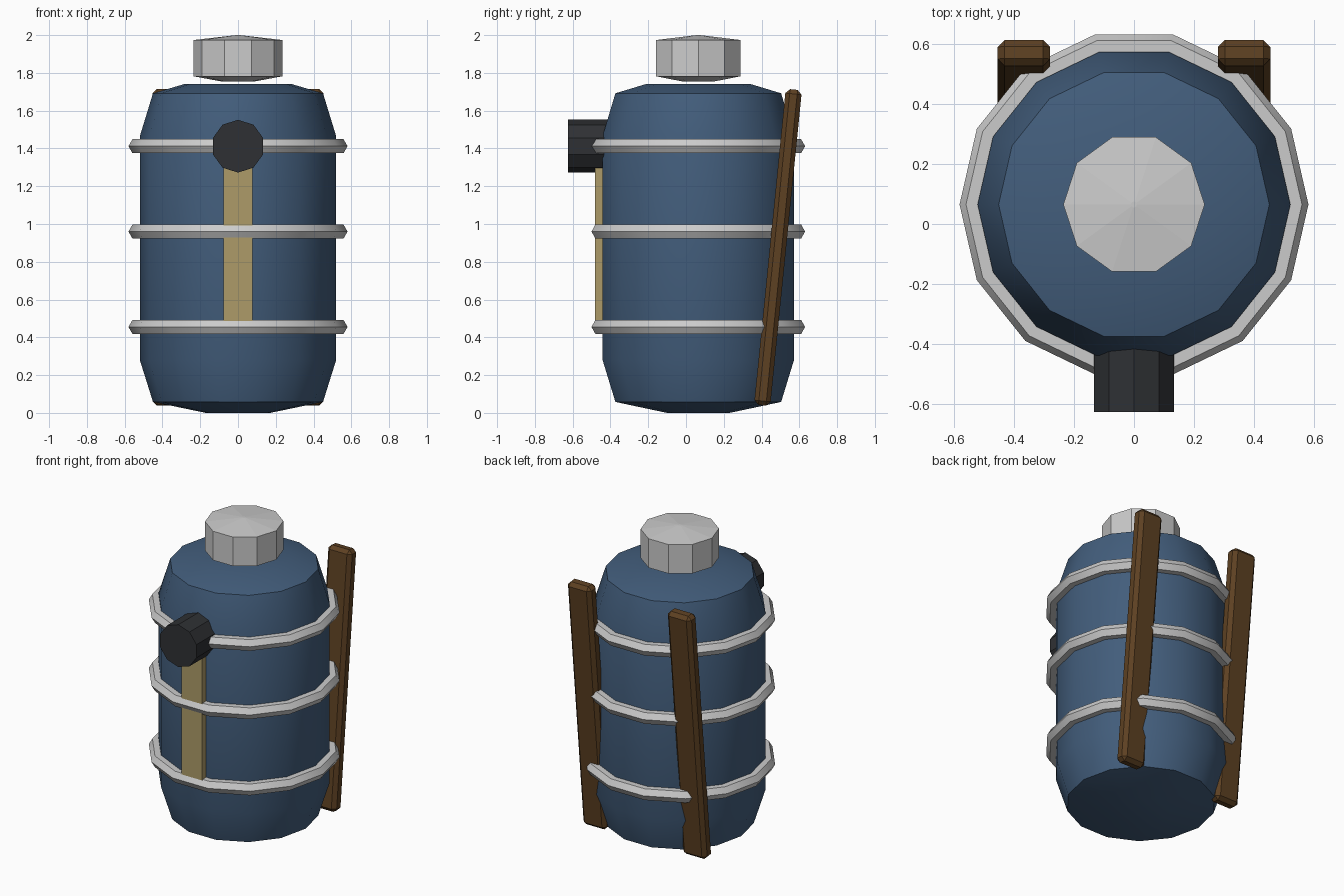
import bpy, bmesh, math
from mathutils import Matrix

if "Cube" in bpy.data.objects:
    bpy.data.objects.remove(bpy.data.objects["Cube"])

CY = 0.065  # barrel axis offset in y


def material(name, rgb):
    m = bpy.data.materials.new(name)
    m.diffuse_color = (*rgb, 1)
    m.use_nodes = True
    m.node_tree.nodes["Principled BSDF"].inputs["Base Color"].default_value = m.diffuse_color
    return m


blue = material("blue_paint", (0.055, 0.11, 0.2))
tan = material("tan_strip", (0.42, 0.33, 0.14))
brown = material("brown_wood", (0.11, 0.052, 0.016))
black = material("dark_rubber", (0.028, 0.03, 0.034))


def finish(bm, name, mat=None, smooth=False):
    bmesh.ops.recalc_face_normals(bm, faces=bm.faces)
    me = bpy.data.meshes.new(name)
    bm.to_mesh(me)
    bm.free()
    ob = bpy.data.objects.new(name, me)
    bpy.context.collection.objects.link(ob)
    if mat:
        me.materials.append(mat)
    if smooth:
        bpy.ops.object.select_all(action='DESELECT')
        ob.select_set(True)
        bpy.context.view_layer.objects.active = ob
        bpy.ops.object.shade_smooth_by_angle(angle=math.radians(30))
    return ob


def lathe(name, profile, sides, mat=None, closed=False, smooth=False):
    """Turn an (r, z) profile around the barrel axis; open ends get caps."""
    bm = bmesh.new()
    rings = []
    for r, z in profile:
        rings.append([bm.verts.new((r * math.cos(2 * math.pi * i / sides),
                                    CY + r * math.sin(2 * math.pi * i / sides), z))
                      for i in range(sides)])
    pairs = list(zip(rings, rings[1:])) + ([(rings[-1], rings[0])] if closed else [])
    for a, b in pairs:
        for i in range(sides):
            j = (i + 1) % sides
            bm.faces.new((a[i], a[j], b[j], b[i]))
    if not closed:
        bm.faces.new(rings[0])
        bm.faces.new(rings[-1])
    bmesh.ops.remove_doubles(bm, verts=bm.verts, dist=1e-5)
    return finish(bm, name, mat, smooth)


def box(name, size, matrix, mat, bevel=0):
    bm = bmesh.new()
    bmesh.ops.create_cube(bm, size=1, matrix=Matrix.Diagonal((*size, 1)))
    if bevel:
        bmesh.ops.bevel(bm, geom=bm.edges[:], offset=bevel, segments=1, affect='EDGES')
    bm.transform(matrix)
    return finish(bm, name, mat)


# Barrel body
lathe("barrel_body", [(0.17, 0), (0.45, 0.058), (0.52, 0.281), (0.52, 1.464),
                      (0.45, 1.692), (0.28, 1.742)], 14, blue, smooth=True)

# Cap floating just above the lid
lathe("cap", [(0.09, 1.755), (0.235, 1.782), (0.235, 1.974), (0.01, 2.0)], 10)

# Hoops with a hexagonal section
for n, z in enumerate((0.455, 0.96, 1.412)):
    section = [(0.537 + 0.043 * math.cos(k * math.pi / 3),
                z + 0.043 * math.sin(k * math.pi / 3)) for k in range(6)]
    lathe(f"hoop_{n + 1}", section, 14, closed=True, smooth=True)

# Front gauge strip
box("gauge_strip", (0.152, 0.083, 0.91), Matrix.Translation((0, -0.4415, 0.895)), tan)

# Front valve: ten-sided drum pointing forward, one corner up
bm = bmesh.new()
bmesh.ops.create_cone(bm, cap_ends=True, segments=10, radius1=0.14, radius2=0.14, depth=0.245)
turn = Matrix.Rotation(math.pi / 2, 4, 'X')
top = max(bm.verts, key=lambda v: v.co.y).co
spin = Matrix.Rotation(math.pi / 2 - math.atan2(top.y, top.x), 4, 'Z')
bm.transform(Matrix.Translation((0, -0.5025, 1.412)) @ turn @ spin)
finish(bm, "front_valve", black)

# Leaning back planks
for side, sx in (("left", -1), ("right", 1)):
    lean = Matrix.Translation((sx * 0.366, 0.487, 0.876)) @ Matrix.Rotation(-0.1, 4, 'X')
    box(f"back_plank_{side}", (0.174, 0.086, 1.68), lean, brown, bevel=0.023)
